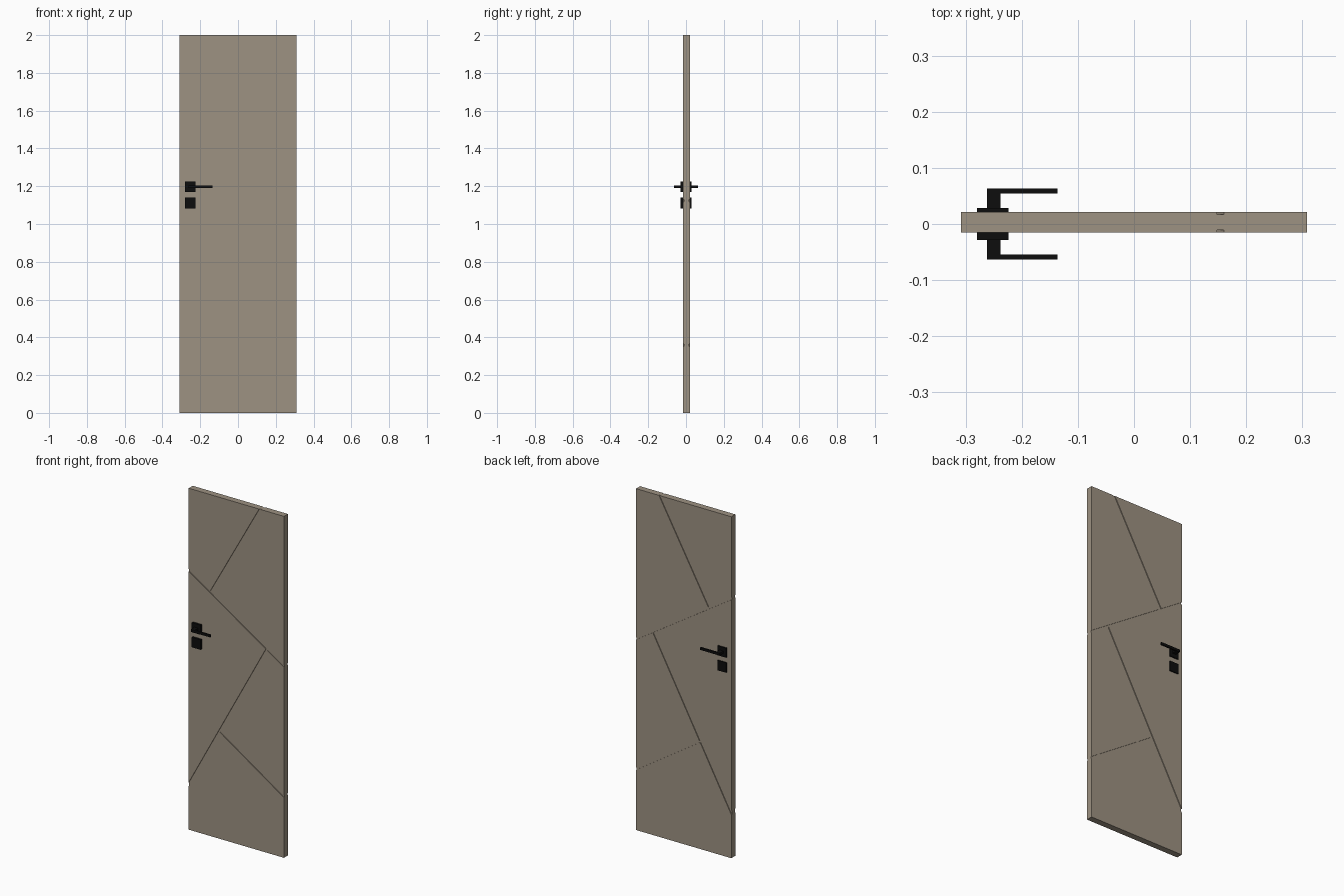
import bpy
from mathutils import Vector, Matrix

if "Cube" in bpy.data.objects:
    bpy.data.objects.remove(bpy.data.objects["Cube"])

def material(name, col):
    m = bpy.data.materials.new(name)
    m.diffuse_color = (*col, 1)
    m.use_nodes = True
    m.node_tree.nodes["Principled BSDF"].inputs["Base Color"].default_value = m.diffuse_color
    return m

BEIGE = material("taupe_paint", (0.337, 0.287, 0.223))
BLACK = material("black_metal", (0.004, 0.004, 0.004))

def box(name, lo, hi, mat):
    lo, hi = Vector(lo), Vector(hi)
    bpy.ops.mesh.primitive_cube_add(size=1)
    ob = bpy.context.object
    ob.name = name
    size, mid = hi - lo, (lo + hi) / 2
    ob.data.transform(Matrix.Translation(mid) @ Matrix.Diagonal((*size, 1)))
    ob.data.materials.append(mat)
    return ob

# Door leaf
W, Y0, Y1 = 0.3085, -0.0155, 0.0215
door = box("door_leaf", (-W, Y0, 0), (W, Y1, 2), BEIGE)

# Decorative grooves, the same on both faces: (start, end, extend start, extend end)
LINES = [((0.154, 2.0), (-0.166, 1.43), 0.04, 0),
         ((-W, 1.52), (W, 1.122), 0.04, 0.04),
         ((0.198, 1.193), (-W, 0.266), 0, 0.04),
         ((-0.107, 0.631), (W, 0.359), 0, 0.04)]
GW, GD = 0.011, 0.0045
cutters = []
for a, b, ea, eb in LINES:
    a, b = Vector((a[0], 0, a[1])), Vector((b[0], 0, b[1]))
    d = (b - a).normalized()
    a, b = a - d * ea, b + d * eb
    side = Vector((-d.z, 0, d.x))
    for y in (Y0, Y1):
        c = box("groove_cutter", (-0.5, -0.5, -0.5), (0.5, 0.5, 0.5), BEIGE)
        mid = (a + b) / 2
        m = Matrix((d * (b - a).length, Vector((0, 2 * GD, 0)), side * GW)).transposed().to_4x4()
        m.translation = (mid.x, y, mid.z)
        c.data.transform(m)
        if m.determinant() < 0:
            c.data.flip_normals()
        c.hide_render = True
        cutters.append(c)
        mod = door.modifiers.new("groove", 'BOOLEAN')
        mod.operation = 'DIFFERENCE'
        mod.solver = 'EXACT'
        mod.object = c
bpy.context.view_layer.update()
dg = bpy.context.evaluated_depsgraph_get()
mesh = bpy.data.meshes.new_from_object(door.evaluated_get(dg))
door.modifiers.clear()
door.data = mesh
for c in cutters:
    bpy.data.objects.remove(c)

# Handle sets on the front and back
def sided(name, s, x0, x1, inner, outer, z0, z1):
    ys = sorted((s * inner, s * outer))
    box(name, (x0, ys[0], z0), (x1, ys[1], z1), BLACK)

for tag, s, face in (("front", -1, -Y0), ("back", 1, Y1)):
    RX0, RX1 = -0.280, -0.224
    sided(tag + "_handle_rose", s, RX0, RX1, face - 0.001, 0.0283, 1.169, 1.225)
    sided(tag + "_lock_rose", s, RX0, RX1, face - 0.001, 0.0283, 1.081, 1.139)
    sided(tag + "_handle_neck", s, -0.262, -0.238, 0.027, 0.063, 1.190, 1.204)
    sided(tag + "_handle_lever", s, -0.239, -0.136, 0.054, 0.063, 1.190, 1.204)
